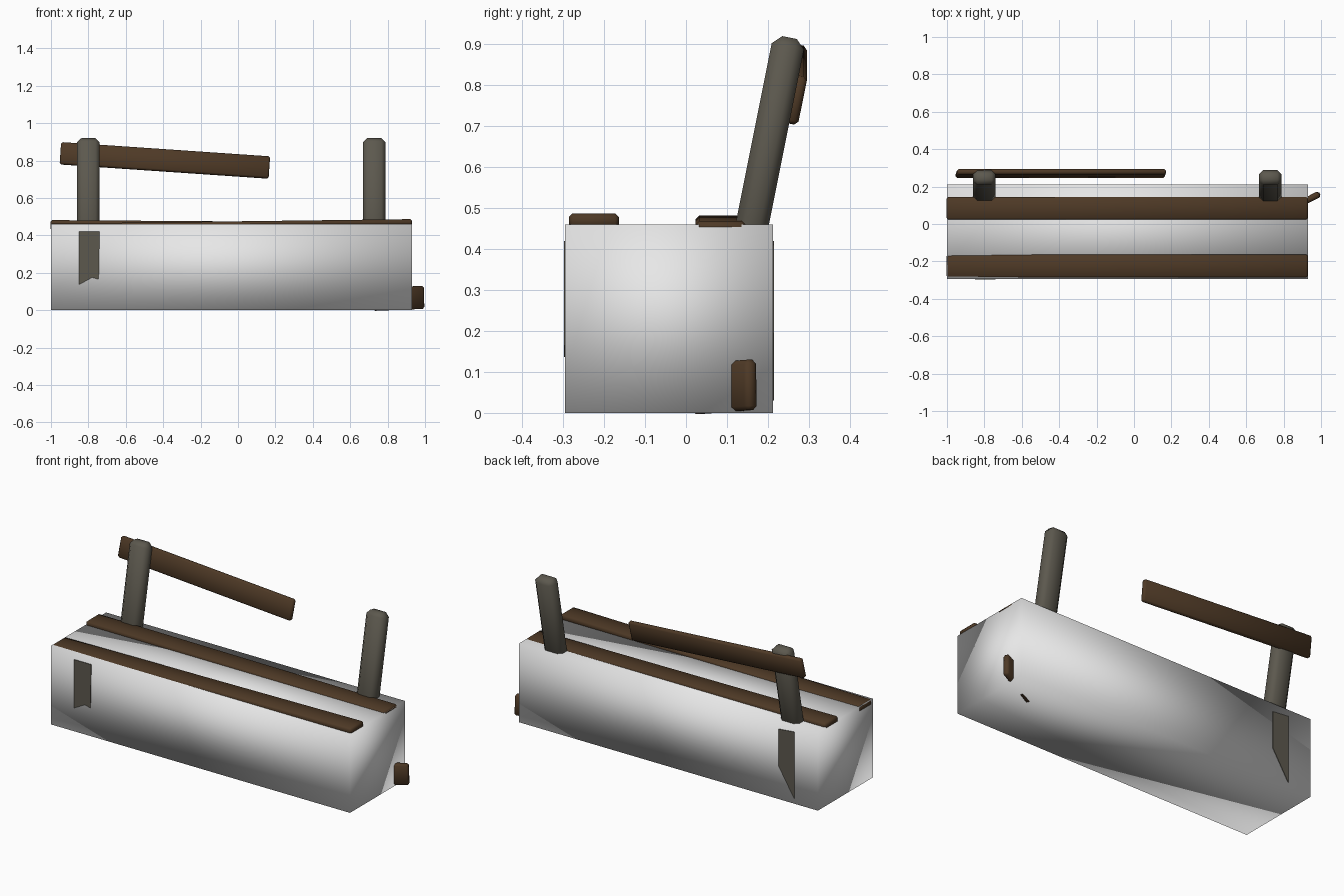
import bpy
import bmesh
from math import atan, radians
from mathutils import Matrix, Vector, Euler

default = bpy.data.objects.get("Cube")
if default:
    bpy.data.objects.remove(default, do_unlink=True)


def make_material(name, rgb):
    mat = bpy.data.materials.new(name)
    mat.use_nodes = True
    mat.diffuse_color = (*rgb, 1)
    mat.node_tree.nodes["Principled BSDF"].inputs["Base Color"].default_value = (*rgb, 1)
    return mat


WHITE = make_material("plain white", (0.8, 0.8, 0.8))
BROWN = make_material("dark brown wood", (0.076, 0.041, 0.019))
GREY = make_material("weathered grey wood", (0.107, 0.098, 0.076))


def add_mesh(name, bm, mat, smooth=True):
    bmesh.ops.recalc_face_normals(bm, faces=bm.faces[:])
    mesh = bpy.data.meshes.new(name)
    for face in bm.faces:
        face.smooth = smooth
    bm.to_mesh(mesh)
    bm.free()
    mesh.materials.append(mat)
    obj = bpy.data.objects.new(name, mesh)
    bpy.context.collection.objects.link(obj)
    return obj


def beam(name, size, centre, mat, rotation=(0, 0, 0), chamfer=0.0):
    """Box of the given size with chamfered edges, turned about its centre."""
    bm = bmesh.new()
    bmesh.ops.create_cube(bm, size=1)
    bmesh.ops.scale(bm, vec=Vector(size), verts=bm.verts[:])
    if chamfer:
        bmesh.ops.bevel(bm, geom=bm.edges[:], offset=chamfer, segments=1,
                        affect='EDGES', clamp_overlap=True)
    place = Matrix.Translation(centre) @ Euler(rotation).to_matrix().to_4x4()
    bmesh.ops.transform(bm, matrix=place, verts=bm.verts[:])
    return add_mesh(name, bm, mat)


def plate(name, outline, y, depth, mat):
    """Thin upright plate from an x, z outline."""
    bm = bmesh.new()
    face = bm.faces.new([bm.verts.new((x, y, z)) for x, z in outline])
    extruded = bmesh.ops.extrude_face_region(bm, geom=[face])["geom"]
    moved = [v for v in extruded if isinstance(v, bmesh.types.BMVert)]
    bmesh.ops.translate(bm, vec=(0, depth, 0), verts=moved)
    return add_mesh(name, bm, mat, smooth=False)


# Main block, softly shaded across its corners
beam("base_block", (1.93, 0.507, 0.46), (-0.035, -0.0415, 0.23), WHITE)

# Two planks lying along the top, each slightly tilted
beam("front_plank", (1.932, 0.122, 0.036), (-0.036, -0.225, 0.457), BROWN,
     rotation=(0, -atan(0.0125), 0), chamfer=0.009)
beam("back_plank", (1.932, 0.122, 0.036), (-0.036, 0.084, 0.457), BROWN,
     rotation=(0, atan(0.007), 0), chamfer=0.009)

# Leaning posts, sunk into the block
LEAN = atan(0.2)
for side, x in (("right", -0.8), ("left", 0.728)):
    beam(f"{side}_post", (0.12, 0.08, 0.62), (x, 0.192, 0.612), GREY,
         rotation=(-LEAN, 0, 0), chamfer=0.022)

# Loose rail hanging behind the right post
beam("hanging_rail", (1.12, 0.03, 0.12), (-0.391, 0.27, 0.801), BROWN,
     rotation=(-LEAN, radians(3.9), 0), chamfer=0.009)

# Board end sticking out of the left side at ground level
beam("side_board", (0.3, 0.034, 0.123), (0.858, 0.093, 0.0635), BROWN,
     rotation=(0, radians(-2), radians(27)), chamfer=0.01)

# Broken post slivers showing on the front and back of the block
plate("front_sliver", [(-0.85, 0.42), (-0.74, 0.42), (-0.745, 0.165),
                       (-0.78, 0.175), (-0.85, 0.137)], -0.295, -0.003, GREY)
plate("back_sliver", [(-0.85, 0.42), (-0.748, 0.41), (-0.748, 0.195),
                      (-0.85, 0.03)], 0.212, 0.003, GREY)
